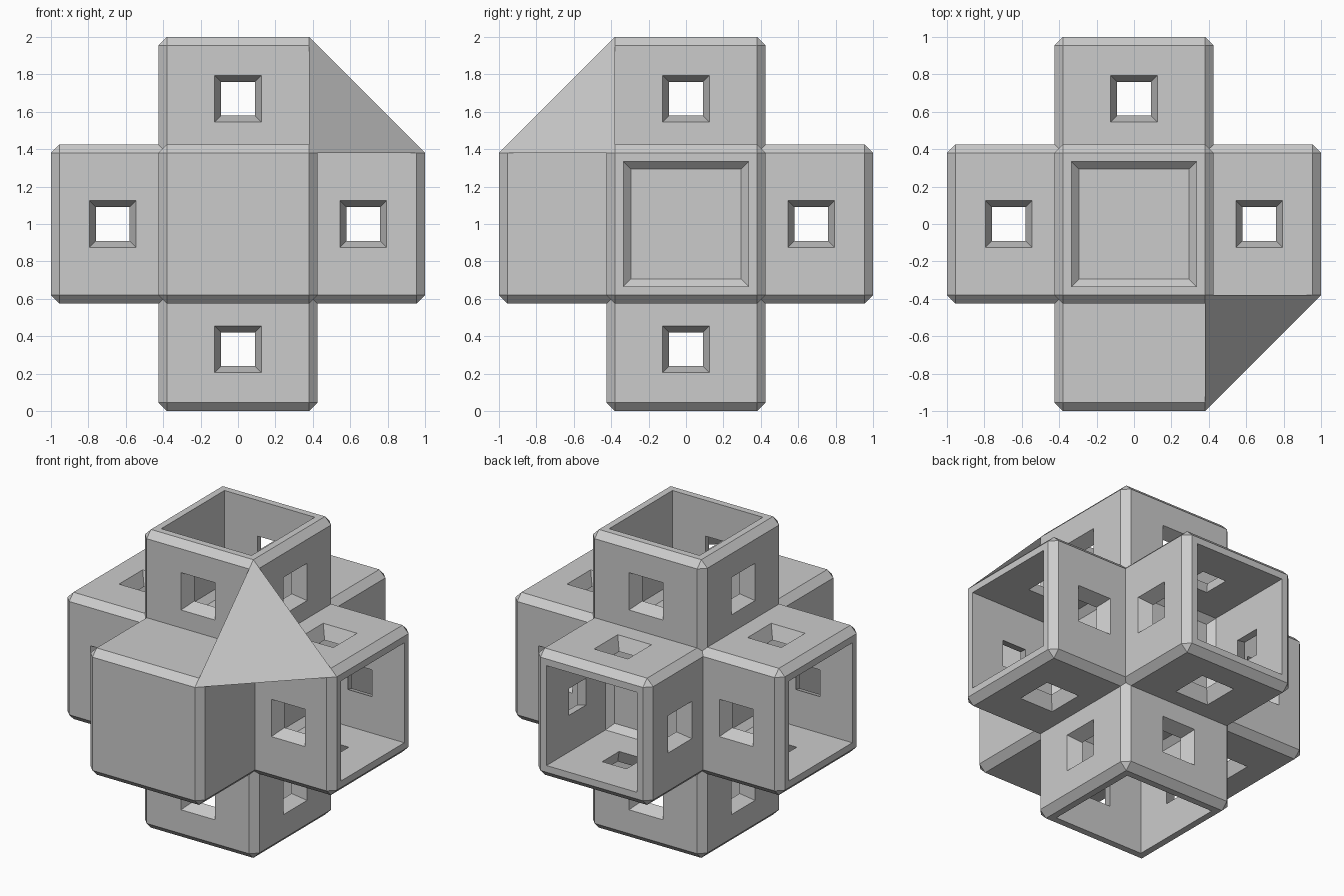
import bpy, bmesh
from mathutils import Vector

if "Cube" in bpy.data.objects:
    bpy.data.objects.remove(bpy.data.objects["Cube"], do_unlink=True)

HALF, BEVEL, INNER, MID = 0.425, 0.045, 0.335, 0.67
CENTRE = Vector((0, 0, 1))

grey = bpy.data.materials.new("light_grey")
grey.use_nodes = True
colour = (0.6, 0.6, 0.6, 1)
grey.diffuse_color = colour
grey.node_tree.nodes["Principled BSDF"].inputs["Base Color"].default_value = colour


def make_object(name, bm):
    bmesh.ops.recalc_face_normals(bm, faces=bm.faces)
    mesh = bpy.data.meshes.new(name)
    bm.to_mesh(mesh)
    bm.free()
    mesh.materials.append(grey)
    obj = bpy.data.objects.new(name, mesh)
    obj.location = CENTRE
    bpy.context.collection.objects.link(obj)
    return obj


def side_axes(d):
    u = Vector((d.y, d.z, d.x))
    return u, d.cross(u)


def square_stack(bm, d, rings, origin=Vector()):
    """Closed solid of square rings (distance, half size) along d."""
    u, v = side_axes(d)
    loops = []
    for h, s in rings:
        loops.append([bm.verts.new(origin + d * h + u * (a * s) + v * (b * s))
                      for a, b in ((-1, -1), (1, -1), (1, 1), (-1, 1))])
    for low, high in zip(loops, loops[1:]):
        for i in range(4):
            j = (i + 1) % 4
            bm.faces.new((low[i], low[j], high[j], high[i]))
    bm.faces.new(loops[0][::-1])
    bm.faces.new(loops[-1])


# Cutters: a chamfered pocket in each open arm, four tapered windows around it
X, Y, Z = Vector((1, 0, 0)), Vector((0, 1, 0)), Vector((0, 0, 1))
pockets, windows = bmesh.new(), bmesh.new()
for d in (X, -X, Y, Z, -Z):
    square_stack(pockets, d, [(INNER, INNER - 0.04), (INNER + 0.04, INNER), (1.1, INNER)])
    u, v = side_axes(d)
    for side in (u, -u, v, -v):
        square_stack(windows, side, [(0.31, 0.08), (0.46, 0.139)], d * MID)
cutters = [make_object("pocket_cutter", pockets), make_object("window_cutter", windows)]
for cutter in cutters:
    cutter.hide_render = True

# Three bevelled bars crossing at the centre
for name, d in (("side_arms", X), ("front_back_arms", Y), ("upright_arms", Z)):
    bm = bmesh.new()
    square_stack(bm, d, [(-1, HALF), (1, HALF)])
    bmesh.ops.recalc_face_normals(bm, faces=bm.faces)
    bmesh.ops.bevel(bm, geom=bm.edges[:], offset=BEVEL, segments=1, affect='EDGES')
    bar = make_object(name, bm)
    bpy.context.view_layer.objects.active = bar
    for cutter in cutters:
        mod = bar.modifiers.new("cut", 'BOOLEAN')
        mod.operation = 'DIFFERENCE'
        mod.solver = 'EXACT'
        mod.object = cutter
        bpy.ops.object.modifier_apply(modifier=mod.name)

for cutter in cutters:
    bpy.data.objects.remove(cutter, do_unlink=True)

# Triangular panel joining the front, left and top arm corners
edge = HALF - BEVEL
bm = bmesh.new()
bm.faces.new([bm.verts.new(p) for p in
              ((edge, -1, edge), (1, -edge, edge), (edge, -edge, 1))])
make_object("corner_panel", bm)
